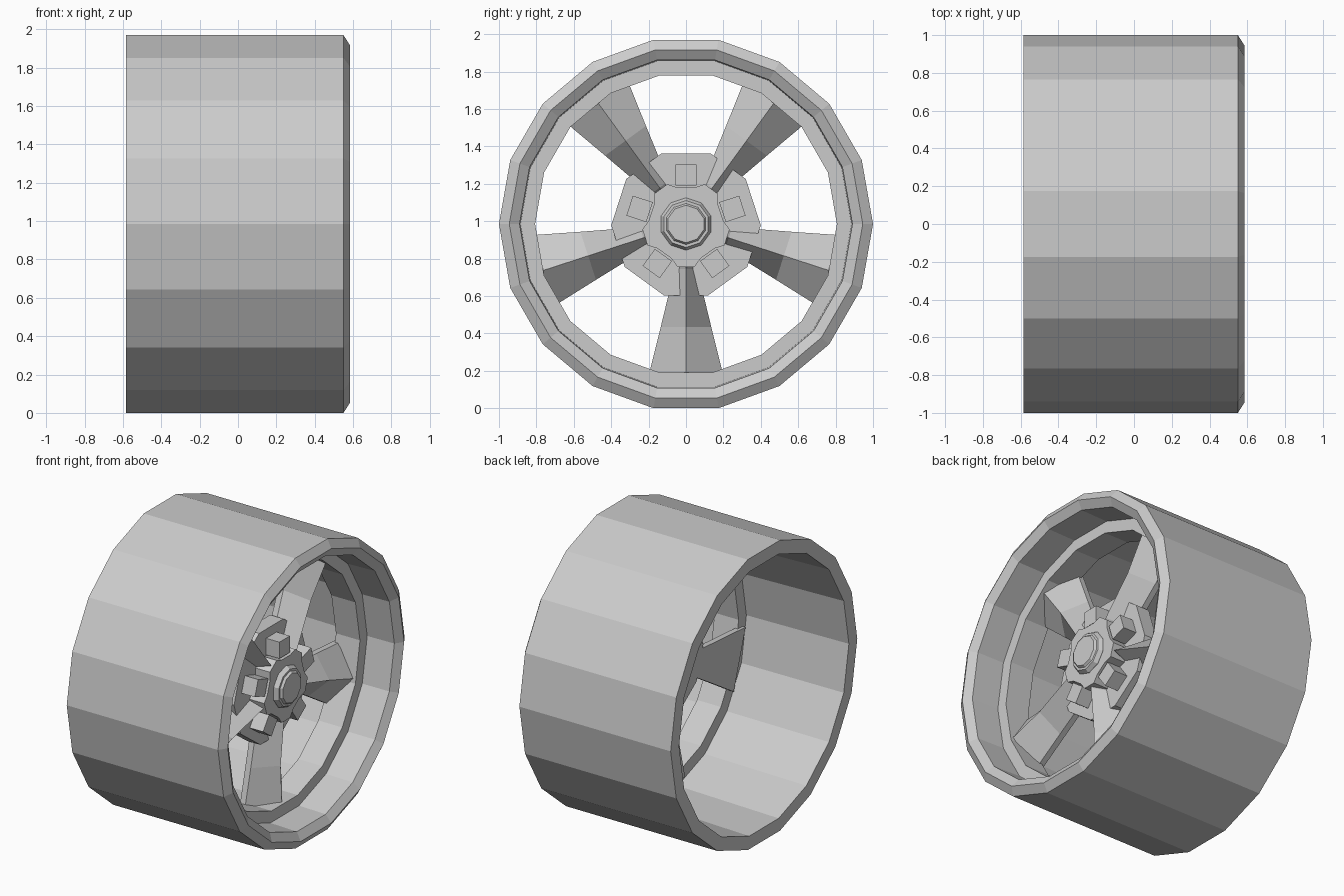
import bpy, bmesh
from math import sin, cos, radians

if "Cube" in bpy.data.objects:
    bpy.data.objects.remove(bpy.data.objects["Cube"])

CZ = 0.985  # axle height
SPOKES = [-90 + 72 * i for i in range(5)]
LUGS = [90 + 72 * i for i in range(5)]


def polar(x, r, deg):
    return (x, r * cos(radians(deg)), CZ + r * sin(radians(deg)))


def local(x, t, r, deg):
    """Point r along the spoke direction and t sideways from it."""
    a = radians(deg)
    return (x, r * cos(a) - t * sin(a), CZ + r * sin(a) + t * cos(a))


def loft(name, rings, closed=False):
    """Skin matching rings; cap the ends, or join last to first."""
    bm = bmesh.new()
    vs = [[bm.verts.new(p) for p in ring] for ring in rings]
    n = len(vs[0])
    pairs = list(zip(vs, vs[1:])) + ([(vs[-1], vs[0])] if closed else [])
    for a, b in pairs:
        for i in range(n):
            j = (i + 1) % n
            bm.faces.new((a[i], a[j], b[j], b[i]))
    if not closed:
        bm.faces.new(vs[0])
        bm.faces.new(vs[-1])
    bmesh.ops.recalc_face_normals(bm, faces=bm.faces)
    mesh = bpy.data.meshes.new(name)
    bm.to_mesh(mesh)
    bm.free()
    ob = bpy.data.objects.new(name, mesh)
    bpy.context.collection.objects.link(ob)
    return ob


def turned(name, profile, sides, closed=False, start=0):
    """Revolve (x, r) profile around the axle."""
    return loft(name, [[polar(x, r, start + 360 * i / sides) for i in range(sides)]
                       for x, r in profile], closed)


# Outer barrel with rolled lip and inner spoke ledge
turned("rim_barrel", [(-.585, 1), (.55, 1), (.585, .945), (.55, .89), (.35, .885),
                      (.35, .807), (.17, .807), (.17, .89), (-.585, .91)], 18, closed=True)

# Ridged tapering spokes
for i, a in enumerate(SPOKES):
    rings = []
    for r, w, ridge in [(.12, .035, .35), (.24, .06, .345), (.55, .135, .32), (.83, .205, .33)]:
        rings.append([local(x, t, r, a) for x, t in
                      [(.15, -w), (.19, -w), (ridge, 0), (.19, w), (.15, w)]])
    loft(f"spoke_{i + 1}", rings)

# Mounting plate behind the spokes
plate = [(.40, a + d) for a in LUGS for d in (-19, 19)]
loft("mounting_plate", [[polar(x, r, a) for r, a in plate] for x in (.15, .25)])

# Lug nuts
for i, a in enumerate(LUGS):
    loft(f"lug_nut_{i + 1}", [[local(x, t, r, a) for t, r in
                              [(-.056, .205), (.056, .205), (.056, .317), (-.056, .317)]]
                             for x in (.22, .35)])

# Hub with a tab over each spoke root
hub = [(r, a + d) for a in SPOKES for r, d in [(.20, -23), (.235, -11), (.235, 11), (.20, 23)]]
loft("hub", [[polar(x, r, a) for r, a in hub] for x in (.15, .36)])

# Stepped centre cap
turned("centre_cap", [(.34, .14), (.365, .14), (.39, .125), (.39, .11), (.405, .10)], 10, start=18)
